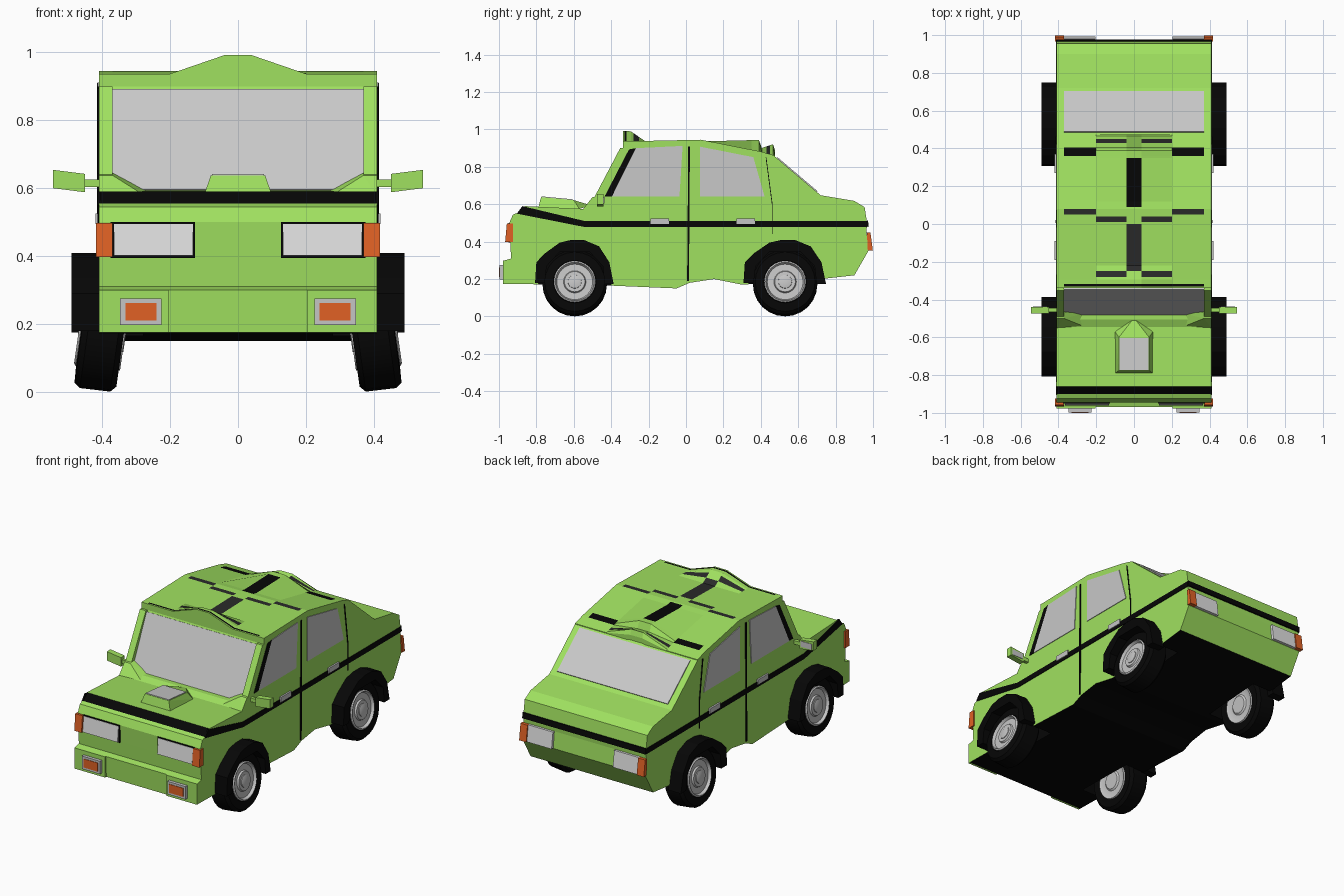
import bpy, bmesh, math
from mathutils import Matrix, Vector

old = bpy.data.objects.get("Cube")
if old:
    bpy.data.objects.remove(old)


def material(name, rgb):
    m = bpy.data.materials.new(name)
    m.use_nodes = True
    m.diffuse_color = (*rgb, 1)
    bsdf = next(n for n in m.node_tree.nodes if n.type == "BSDF_PRINCIPLED")
    bsdf.inputs["Base Color"].default_value = (*rgb, 1)
    return m


GREEN = material("lime_paint", (0.35, 0.75, 0.115))
BLACK = material("black_trim", (0.002, 0.002, 0.002))
CHARCOAL = material("charcoal_slot", (0.022, 0.022, 0.022))
GLASS = material("grey_glass", (0.58, 0.58, 0.58))
LAMP = material("pale_lamp", (0.75, 0.75, 0.75))
METAL = material("rim_metal", (0.56, 0.56, 0.56))
ORANGE = material("orange_lamp", (0.75, 0.12, 0.018))


def finish(name, bm, *mats):
    bmesh.ops.recalc_face_normals(bm, faces=bm.faces)
    me = bpy.data.meshes.new(name)
    bm.to_mesh(me)
    bm.free()
    for m in mats:
        me.materials.append(m)
    ob = bpy.data.objects.new(name, me)
    bpy.context.collection.objects.link(ob)
    return ob


def prism(name, outline, x0, x1, *mats, rule=None):
    """Side outline of (y, z) points pulled across from x0 to x1."""
    bm = bmesh.new()
    a = [bm.verts.new((x0, y, z)) for y, z in outline]
    b = [bm.verts.new((x1, y, z)) for y, z in outline]
    bm.faces.new(a)
    bm.faces.new(b)
    for i in range(len(a)):
        j = (i + 1) % len(a)
        bm.faces.new((a[i], a[j], b[j], b[i]))
    bmesh.ops.recalc_face_normals(bm, faces=bm.faces)
    if rule:
        for f in bm.faces:
            f.material_index = rule(f)
    return finish(name, bm, *mats)


def box(name, x0, x1, y0, y1, z0, z1, mat):
    return prism(name, [(y0, z0), (y1, z0), (y1, z1), (y0, z1)], x0, x1, mat)


def hull(name, pts, mat):
    bm = bmesh.new()
    for p in pts:
        bm.verts.new(p)
    bmesh.ops.convex_hull(bm, input=bm.verts)
    return finish(name, bm, mat)


def slope_plate(name, p, q, half, mat, thick=0.006):
    """Thin plate across the car, on the slope from p to q."""
    p, q = Vector(p), Vector(q)
    d = (q - p).normalized()
    n = Vector((-d.y, d.x)) * thick
    return prism(name, [p - n / 2, q - n / 2, q + n, p + n], -half, half, mat)


def activate(ob):
    bpy.ops.object.select_all(action="DESELECT")
    ob.select_set(True)
    bpy.context.view_layer.objects.active = ob


def lathe(name, profile, mat, place, segs=24):
    """Spin (radius, x) points about the x axis."""
    bm = bmesh.new()
    rings = []
    for r, x in profile:
        rings.append([bm.verts.new((x, r * math.cos(t), r * math.sin(t)))
                      for t in (2 * math.pi * k / segs for k in range(segs))])
    for a, b in zip(rings, rings[1:]):
        for k in range(segs):
            m = (k + 1) % segs
            bm.faces.new((a[k], a[m], b[m], b[k]))
    bm.faces.new(rings[0])
    bm.faces.new(rings[-1])
    bm.transform(place)
    activate(finish(name, bm, mat))
    bpy.ops.object.shade_smooth_by_angle(angle=math.radians(35))


def ramp(v, pts):
    """Straight-line interpolation through (v, value) points."""
    for (a, p), (b, q) in zip(pts, pts[1:]):
        if v <= b:
            return p + (q - p) * max(0, v - a) / (b - a)
    return pts[-1][1]


# Body shell: black floor and black band at the bonnet lip
BODY = [(-.965, .175), (-.97, .3), (-.935, .31), (-.94, .4), (-.945, .5), (-.925, .545), (-.9, .555),
        (-.86, .59), (-.545, .575), (-.505, .592), (-.475, .592), (-.335, .9), (-.3, .915), (.08, .92),
        (.4, .87), (.47, .86), (.72, .648), (.9, .618), (.955, .585), (.968, .5), (.965, .45),
        (.975, .35), (.9, .22), (.72, .2), (.3, .17), (.15, .2), (.02, .18), (-.05, .15), (-.4, .165)]
# axle name, position and wheel arch length factor
AXLES = (("front", -.595, 1), ("rear", .53, 1.05))


def body_rule(f):
    c = f.calc_center_median()
    lip = -.9 < c.y < -.86 and abs(f.normal.x) < .5
    return int(lip or f.normal.z < -.9)


body = prism("body", BODY, -.41, .41, GREEN, BLACK, rule=body_rule)

# Wheel wells cut out of the shell
for s in (1, -1):
    for end, y, _ in AXLES:
        ring = [(y + .195 * math.cos(k * math.pi / 8), .178 + .195 * math.sin(k * math.pi / 8))
                for k in range(16)]
        cutter = prism("well_cutter", ring, s * .28, s * .45, GREEN, BLACK, rule=lambda f: 1)
        cutter.hide_render = True
        activate(body)
        mod = body.modifiers.new("well", "BOOLEAN")
        mod.operation, mod.solver, mod.object = "DIFFERENCE", "EXACT", cutter
        bpy.ops.object.modifier_apply(modifier=mod.name)
        bpy.data.objects.remove(cutter)

# Roof skin, raised in the middle at both ends, with dark slots (last value: material)
SLOTS = [(0, .04, .09, .35, 1), (0, .04, -.25, 0, 2), (.04, .2, -.28, -.25, 2), (.04, .2, .01, .04, 2),
         (.2, .37, .05, .08, 2), (.2, .37, .36, .405, 1), (.04, .2, .43, .45, 2), (0, .37, -.33, -.318, 1)]
xs = [-.41, -.37, -.2, -.04, .04, .2, .37, .41]
ys = sorted({y for s in SLOTS for y in s[2:4]} | {-.338, -.295, -.22, .12, .39, .465, .475})


def roof_z(x, y):
    base = ramp(y, [(-.338, .937), (-.295, .937), (.08, .945), (.4, .882), (.475, .86)])
    hump = ramp(y, [(-.338, .055), (-.295, .053), (-.22, 0), (.12, 0), (.39, .06), (.405, .02),
                    (.465, .058), (.475, .03)])
    return base + hump * ramp(abs(x), [(.04, 1), (.2, 0)])


bm = bmesh.new()
grid = [[bm.verts.new((x, y, roof_z(x, y))) for x in xs] for y in ys]
for r, row in enumerate(grid[:-1]):
    for c in range(len(xs) - 1):
        f = bm.faces.new((row[c], row[c + 1], grid[r + 1][c + 1], grid[r + 1][c]))
        m = f.calc_center_median()
        f.material_index = next((k for a, b, u, v, k in SLOTS if a <= abs(m.x) <= b and u < m.y < v), 0)
# turn the skin edge down onto the shell
rim = bmesh.ops.extrude_edge_only(bm, edges=[e for e in bm.edges if e.is_boundary])
for g in rim["geom"]:
    if isinstance(g, bmesh.types.BMVert):
        g.co.z = min(g.co.z - .03, .9)
    elif isinstance(g, bmesh.types.BMFace):
        g.material_index = 0
finish("roof_skin", bm, GREEN, BLACK, CHARCOAL)

# Front and rear screens
slope_plate("windscreen", (-.475, .593), (-.34, .89), .37, GLASS)
slope_plate("rear_screen", (.485, .847), (.7, .665), .37, GLASS)

# Bonnet scoop with grey insert
hull("bonnet_scoop", [(s * x, y, z) for s in (1, -1) for x, y, z in
     [(.1, -.79, .58), (.1, -.57, .575), (.08, -.775, .638), (.08, -.6, .622), (.01, -.51, .595)]], GREEN)
slope_plate("scoop_insert", (-.772, .638), (-.605, .6225), .077, GLASS, .004)

# Beltline band at the back
slope_plate("rear_band", (.972, .478), (.9685, .512), .412, BLACK, -.005)

BAND = [(-.905, .55), (-.54, .478), (.968, .478), (.968, .51), (-.54, .51), (-.875, .59)]
PILLAR = [(-.515, .59), (-.47, .59), (-.33, .9), (-.352, .9)]
FRONT_WINDOW = [(-.396, .642), (-.035, .642), (-.018, .912), (-.268, .9)]
FRONT_SEAL = [(-.435, .642), (-.396, .642), (-.268, .9), (-.305, .893)]
REAR_WINDOW = [(.075, .642), (.42, .642), (.36, .852), (.075, .908)]
ARCH = [(-.212, .18), (-.205, .29), (-.16, .337), (-.08, .395), (-.02, .409), (.05, .409), (.13, .375),
        (.185, .29), (.208, .175), (.16, .175), (.15, .27), (.08, .345), (-.08, .345), (-.15, .27), (-.16, .18)]
TYRE = [(.09, -.06), (.155, -.066), (.172, -.05), (.174, .04), (.16, .058), (.115, .06), (.105, .03)]
RIM = [(.1, .02), (.112, .061), (.104, .067), (.096, .05), (.06, .05), (.055, .06), (.046, .06)]
INNER_RIM = [(.112, -.055), (.106, -.07), (.096, -.064), (.06, -.064), (.05, -.072)]
HUB = [(.04, .045), (.036, .064), (.02, .068)]

for side, s in (("left", 1), ("right", -1)):
    def plate(name, outline, mat, out=.004):
        prism(f"{side}_{name}", outline, s * .405, s * (.41 + out), mat)

    def block(name, x0, x1, y0, y1, z0, z1, mat):
        box(f"{side}_{name}", s * x0, s * x1, y0, y1, z0, z1, mat)

    # Side trim, pillars and windows
    plate("beltline_band", BAND, BLACK)
    plate("front_window", FRONT_WINDOW, GLASS)
    plate("front_window_seal", FRONT_SEAL, BLACK)
    plate("rear_window", REAR_WINDOW, GLASS)
    prism(side + "_windscreen_pillar", PILLAR, s * .37, s * .41, GREEN)
    plate("door_gap", [(.006, .19), (.016, .19), (.021, .91), (.012, .91)], BLACK, .005)
    plate("rear_door_gap", [(.459, .44), (.463, .44), (.463, .6), (.43, .85), (.426, .85), (.459, .6)],
          BLACK, .005)
    for name, y in (("front", -.19), ("rear", .27)):
        block(name + "_door_handle", .405, .42, y, y + .1, .494, .525, METAL)

    # Wing mirror
    hull(side + "_mirror", [(s * x, y, z + dz) for y in (-.475, -.44)
         for x, z in ((.45, .588), (.545, .6)) for dz in (0, .054)], GREEN)
    block("mirror_stalk", .4, .455, -.465, -.445, .603, .625, GREEN)
    block("mirror_glass", .46, .535, -.442, -.437, .604, .638, GLASS)

    # Raised cowl corner at the foot of the pillar
    hull(side + "_cowl_corner", [(s * x, y, z) for x, y, z in
         [(.41, -.55, .575), (.27, -.54, .575), (.41, -.5, .638), (.37, -.5, .638), (.41, -.465, .645),
          (.37, -.465, .645), (.41, -.455, .59), (.27, -.475, .592)]], GREEN)

    # Front lamps and bumper
    block("headlamp_surround", .127, .375, -.95, -.93, .395, .5, BLACK)
    prism(side + "_headlamp", [(-.93, .401), (-.962, .401), (-.952, .494), (-.93, .494)],
          s * .133, s * .366, LAMP)
    prism(side + "_front_indicator", [(-.925, .397), (-.967, .397), (-.958, .497), (-.925, .497)],
          s * .37, s * .418, ORANGE)
    block("bumper_end", .205, .41, -.978, -.94, .175, .3, GREEN)
    block("fog_lamp_frame", .225, .347, -.997, -.97, .197, .275, METAL)
    block("fog_lamp", .24, .332, -1, -.98, .21, .262, ORANGE)

    # Rear lamps
    tilt = [(.96, .45), (.979, .45), (.992, .352), (.965, .352)]
    prism(side + "_tail_lamp", tilt, s * .205, s * .37, LAMP)
    prism(side + "_rear_indicator", [(y + .007, z) for y, z in tilt], s * .37, s * .417, ORANGE)

    # Wheels and arches
    for end, y, stretch in AXLES:
        prism(f"{side}_{end}_arch", [(y + a * stretch, b) for a, b in ARCH], s * .405, s * .49, BLACK)
        place = (Matrix.Translation((s * .402, y, .178)) @ Matrix.Rotation(-s * .14, 4, "Y")
                 @ Matrix.Diagonal((s, 1, 1, 1)))
        lathe(f"{side}_{end}_tyre", TYRE, BLACK, place)
        lathe(f"{side}_{end}_rim", RIM, METAL, place)
        lathe(f"{side}_{end}_inner_rim", INNER_RIM, METAL, place)
        lathe(f"{side}_{end}_hub", HUB, METAL, place, 16)
